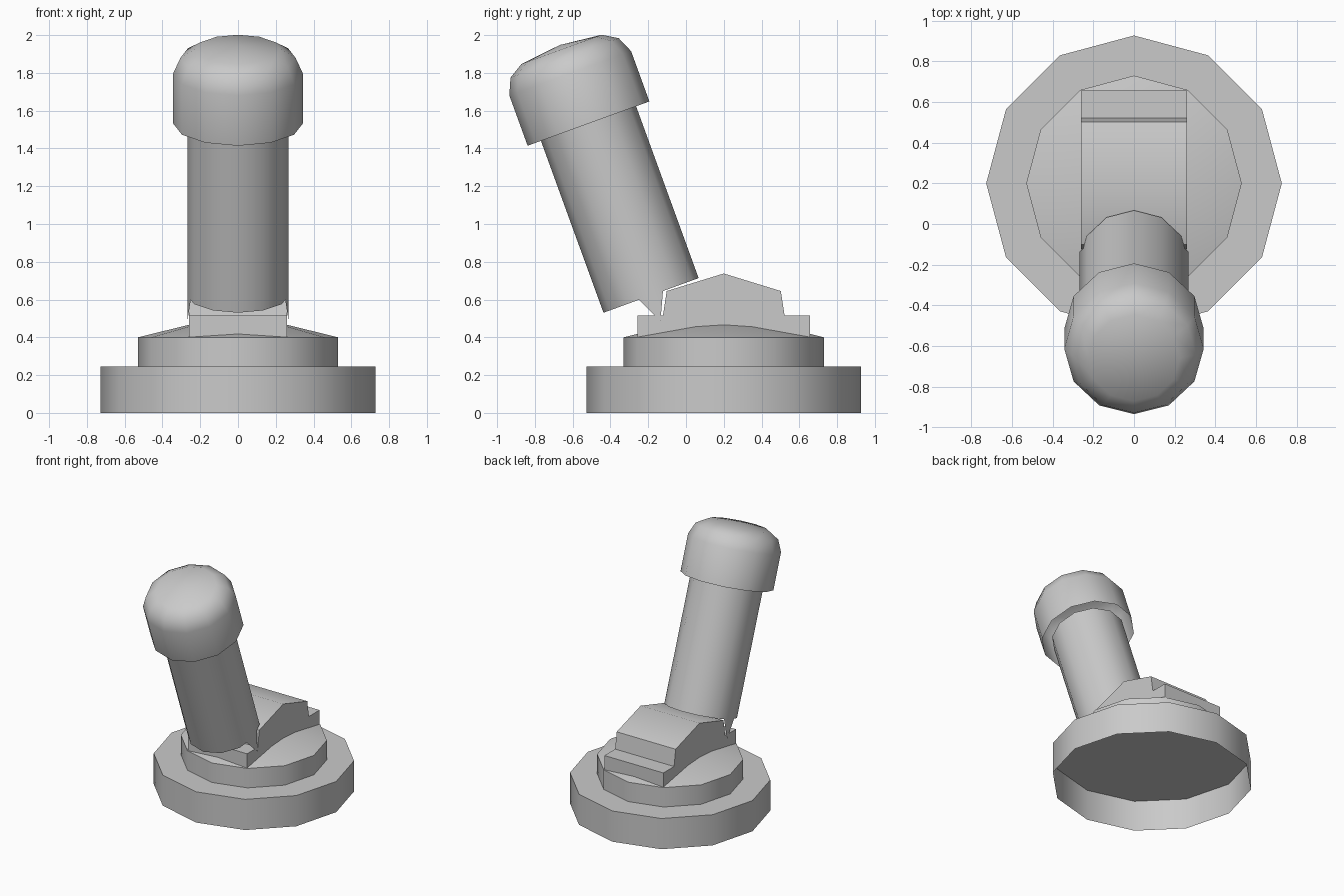
import bpy, bmesh, math
from mathutils import Matrix

if "Cube" in bpy.data.objects:
    bpy.data.objects.remove(bpy.data.objects["Cube"])

GREY = (0.59, 0.59, 0.59, 1)
grey = bpy.data.materials.new("plain grey")
grey.use_nodes = True
grey.diffuse_color = GREY
grey.node_tree.nodes["Principled BSDF"].inputs["Base Color"].default_value = GREY

SIDES = 12


def finish(name, bm, matrix):
    bmesh.ops.recalc_face_normals(bm, faces=bm.faces)
    mesh = bpy.data.meshes.new(name)
    bm.to_mesh(mesh)
    bm.free()
    mesh.materials.append(grey)
    obj = bpy.data.objects.new(name, mesh)
    bpy.context.collection.objects.link(obj)
    obj.matrix_world = matrix
    bpy.ops.object.select_all(action="DESELECT")
    obj.select_set(True)
    bpy.context.view_layer.objects.active = obj
    bpy.ops.object.shade_smooth_by_angle(angle=math.radians(42))


def lathe(profile):
    """Turn (radius, height) points into an open twelve-sided shell."""
    bm = bmesh.new()
    rings = []
    for r, h in profile:
        angles = [2 * math.pi * i / SIDES for i in range(SIDES)]
        rings.append([bm.verts.new((r * math.cos(a), r * math.sin(a), h)) for a in angles])
    for low, high in zip(rings, rings[1:]):
        for i in range(SIDES):
            j = (i + 1) % SIDES
            bm.faces.new((low[i], low[j], high[j], high[i]))
    return bm, rings


def domed(name, profile, apex, matrix):
    """Lathed shell, open below, closed by a fan to a point above."""
    bm, rings = lathe(profile)
    tip = bm.verts.new((0, 0, apex))
    for i in range(SIDES):
        bm.faces.new((rings[-1][i], rings[-1][(i + 1) % SIDES], tip))
    finish(name, bm, matrix)


# Round stand: wide plate, open underneath, and a smaller tier with a conical top
stand = Matrix.Translation((0, 0.2, 0))
bm, rings = lathe([(0.727, 0), (0.727, 0.245)])
bm.faces.new(rings[-1])
finish("base_plate", bm, stand)
domed("base_tier", [(0.53, 0.245), (0.53, 0.40)], 0.53, stand)

# Stepped, ridged saddle block, symmetric front to back
half = [(0.457, 0.40), (0.457, 0.515), (0.322, 0.515), (0.302, 0.645)]
outline = half + [(0, 0.738)] + [(-y, z) for y, z in reversed(half)]
bm = bmesh.new()
side = bm.faces.new([bm.verts.new((-0.26, y, z)) for y, z in outline])
result = bmesh.ops.extrude_face_region(bm, geom=[side])
moved = [v for v in result["geom"] if isinstance(v, bmesh.types.BMVert)]
bmesh.ops.translate(bm, verts=moved, vec=(0.52, 0, 0))
finish("saddle_block", bm, stand)

# Leaning shaft with a pointed hinge prong pulled down on each side
lean = Matrix.Translation((0, -0.185, 0.622)) @ Matrix.Rotation(math.radians(20), 4, "X")
bm, rings = lathe([(0.268, 0), (0.268, 0.975)])
rim = rings[0]
bm.faces.new(rim)
for vert in (rim[0], rim[SIDES // 2]):
    for edge in [e for e in vert.link_edges if e.other_vert(vert) in rim]:
        bmesh.utils.edge_split(edge, vert, 0.5)
    vert.co.z = -0.145
finish("lever_shaft", bm, lean)

# Hollow knob with a shallow dome
knob = [(0.343, 0.968), (0.343, 1.251), (0.305, 1.338), (0.226, 1.386)]
domed("lever_knob", knob, 1.411, lean)
